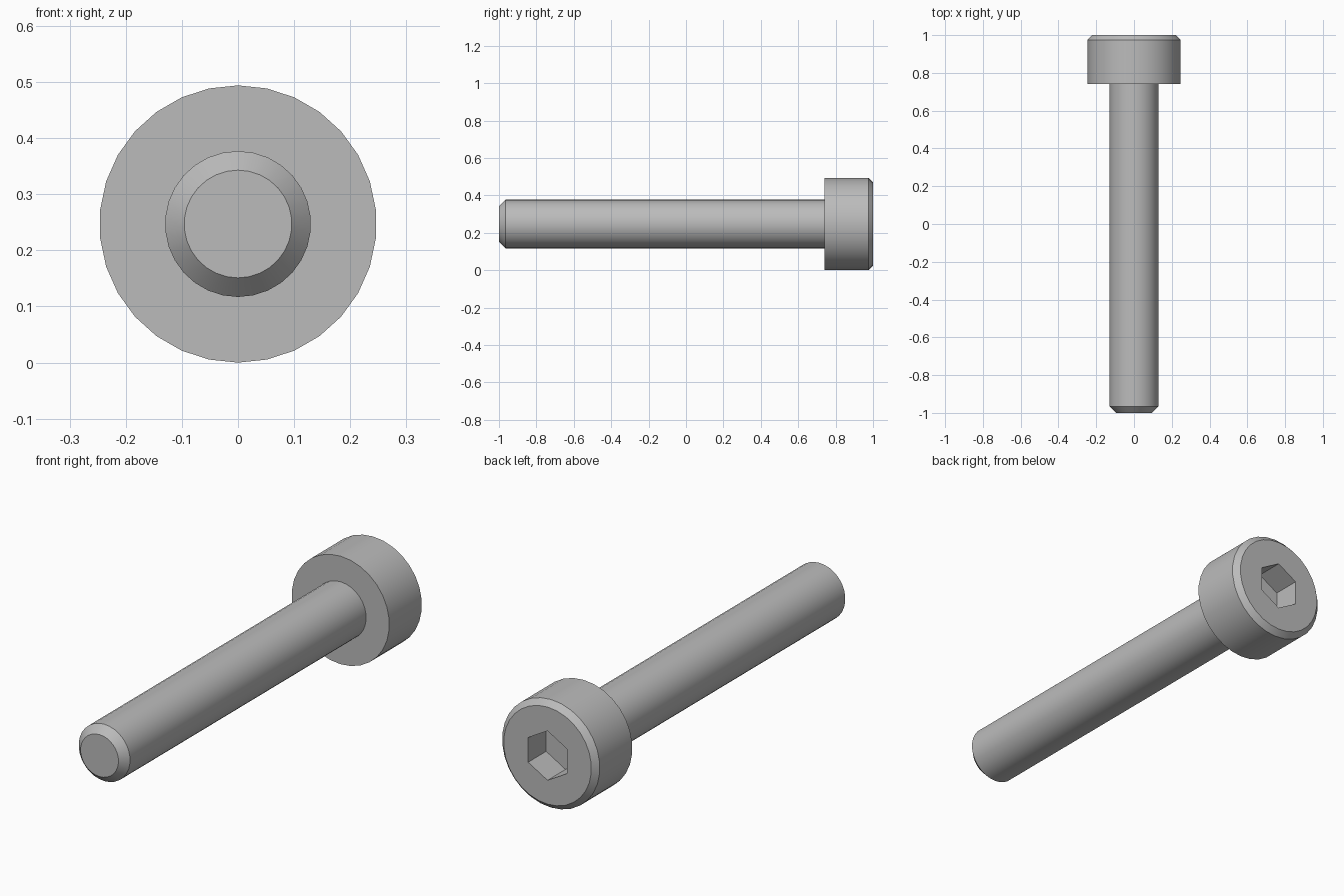
import bpy, bmesh
from math import sin, cos, pi

if "Cube" in bpy.data.objects:
    bpy.data.objects.remove(bpy.data.objects["Cube"])

SIDES = 30
AXIS_Z = 0.247          # height of the screw's axis
SHANK_R, HEAD_R = 0.13, 0.247
HEAD_Y = 0.74           # underside of the head

steel = bpy.data.materials.new("grey_steel")
steel.use_nodes = True
grey = (0.5, 0.5, 0.5, 1)
steel.diffuse_color = grey
steel.node_tree.nodes["Principled BSDF"].inputs["Base Color"].default_value = grey


def ring(bm, radius, y, sides=SIDES):
    """Circle of vertices around the y axis, first vertex at the top."""
    return [bm.verts.new((radius * sin(2 * pi * i / sides), y,
                          AXIS_Z + radius * cos(2 * pi * i / sides)))
            for i in range(sides)]


def join(bm, a, b):
    """Close the gap between two rings; a may have a multiple of b's vertices."""
    n, m = len(a), len(b)
    step = n // m
    for i in range(m):
        outer = [a[(i * step + k) % n] for k in range(step + 1)]
        bm.faces.new(outer + [b[(i + 1) % m], b[i]])


def lathe(bm, profile):
    rings = [ring(bm, r, y) for r, y in profile]
    for a, b in zip(rings, rings[1:]):
        join(bm, a, b)
    return rings


def finish(bm, name):
    bmesh.ops.recalc_face_normals(bm, faces=bm.faces)
    mesh = bpy.data.meshes.new(name)
    bm.to_mesh(mesh)
    bm.free()
    mesh.materials.append(steel)
    obj = bpy.data.objects.new(name, mesh)
    bpy.context.collection.objects.link(obj)
    bpy.ops.object.select_all(action="DESELECT")
    obj.select_set(True)
    bpy.context.view_layer.objects.active = obj
    bpy.ops.object.shade_smooth_by_angle(angle=pi / 6)


# Shank with chamfered tip, pushed slightly into the head
bm = bmesh.new()
rings = lathe(bm, [(0.096, -1), (SHANK_R, -0.965), (SHANK_R, HEAD_Y)])
bm.faces.new(rings[0])
finish(bm, "shank")

# Cylindrical head with chamfered rim and hexagonal socket
bm = bmesh.new()
rings = lathe(bm, [(SHANK_R, HEAD_Y), (HEAD_R, HEAD_Y), (HEAD_R, 0.975), (0.222, 1)])
mouth = ring(bm, 0.113, 1, 6)
floor = ring(bm, 0.113, 0.87, 6)
join(bm, rings[-1], mouth)
join(bm, mouth, floor)
bm.faces.new(floor)
finish(bm, "socket_head")
